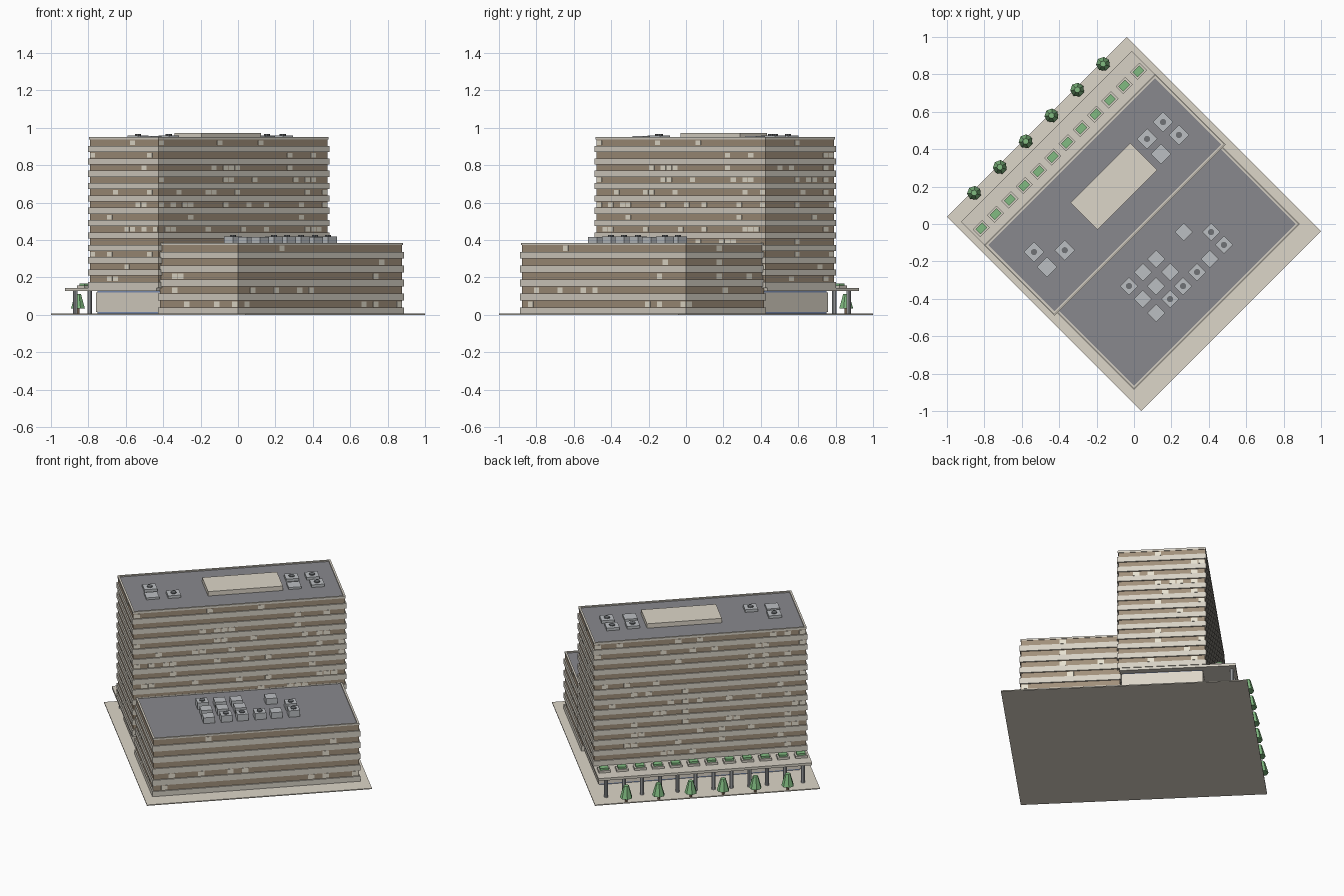
import bpy, bmesh, random
from math import radians
from mathutils import Matrix, Vector

if "Cube" in bpy.data.objects:
    bpy.data.objects.remove(bpy.data.objects["Cube"])

random.seed(4)
ROT = Matrix.Rotation(radians(45), 4, 'Z')   # building axes are turned 45 degrees


def mat(name, r, g, b):
    m = bpy.data.materials.new(name)
    m.diffuse_color = (r, g, b, 1)
    m.use_nodes = True
    m.node_tree.nodes["Principled BSDF"].inputs["Base Color"].default_value = m.diffuse_color
    return m


STONE = mat("stone", .68, .64, .56)
PAVING = mat("paving", .72, .67, .58)
GLASS = mat("brown_glass", .36, .28, .20)
LIT = mat("lit_pane", .80, .75, .63)
ROOF = mat("roof_dark", .25, .25, .27)
METAL = mat("metal", .50, .52, .54)
FAN = mat("fan_dark", .16, .17, .18)
BLUE = mat("blue_glass", .22, .30, .50)
GREEN = mat("foliage", .22, .50, .22)
BARK = mat("bark", .30, .20, .12)


def box(bm, u0, u1, v0, v1, z0, z1):
    m = Matrix.Translation(((u0 + u1) / 2, (v0 + v1) / 2, (z0 + z1) / 2))
    m = m @ Matrix.Diagonal((u1 - u0, v1 - v0, z1 - z0, 1))
    bmesh.ops.create_cube(bm, size=1, matrix=m)


def cone(bm, u, v, z0, z1, r0, r1, n):
    bmesh.ops.create_cone(bm, cap_ends=True, segments=n, radius1=r0, radius2=r1, depth=z1 - z0,
                          matrix=Matrix.Translation((u, v, (z0 + z1) / 2)))


def finish(bm, name, material):
    bm.transform(ROT)
    me = bpy.data.meshes.new(name)
    bm.to_mesh(me)
    bm.free()
    me.materials.append(material)
    ob = bpy.data.objects.new(name, me)
    bpy.context.collection.objects.link(ob)


def slab(name, material, *dims):
    bm = bmesh.new()
    box(bm, *dims)
    finish(bm, name, material)


def block(name, u, v0, v1, z0, floors, pitch, band, top, chance):
    """Storeys of recessed glass between projecting bands, with parapet and roof."""
    e = .0075
    zt = z0 + floors * pitch
    slab(name + "_glass", GLASS, -u, u, v0, v1, z0, zt)
    bands, lit = bmesh.new(), bmesh.new()
    for i in range(floors):
        zb = z0 + i * pitch
        box(bands, -u - e, u + e, v0 - e, v1 + e, zb, zb + band)
        # lit panes scattered on all four sides
        za, zc = zb + band + .004, zb + pitch - .005
        for lo, hi, planes, along_u in ((-u, u, (v0, v1), True), (v0, v1, (-u, u), False)):
            n = int((hi - lo) / .043)
            w = (hi - lo) / n
            for p in planes:
                for k in range(n):
                    if random.random() < chance:
                        a, b = lo + k * w + .003, lo + (k + 1) * w - .003
                        if along_u:
                            box(lit, a, b, p - .002, p + .002, za, zc)
                        else:
                            box(lit, p - .002, p + .002, a, b, za, zc)
    # parapet rim
    t = .012
    for a in (-u - .003, u + .003 - t):
        box(bands, a, a + t, v0, v1, zt, top)
    for a in (v0 - .003, v1 + .003 - t):
        box(bands, -u - .003, u + .003, a, a + t, zt, top)
    finish(bands, name + "_bands", STONE)
    finish(lit, name + "_lit_panes", LIT)
    slab(name + "_roof", ROOF, -u + .005, u - .005, v0 + .005, v1 - .005, zt - .004, top - .007)


# site plate, tower and low wing
slab("site_plate", PAVING, -.679, .679, -.735, .735, 0, .006)
block("tower", .64, -.038, .48, .143, 12, .0661, .033, .95, .17)
block("low_wing", .62, -.62, -.03, .002, 5, .0745, .037, .385, .12)
slab("penthouse", PAVING, -.16, .292, .117, .32, .94, .972)

# recessed lobby under the tower and the canopy around it
slab("lobby_glass", BLUE, -.605, .605, -.02, .459, .006, .128)
slab("lobby_wall", PAVING, -.61, .61, -.02, .464, .014, .12)
slab("canopy", STONE, -.645, .645, -.03, .662, .126, .142)

# columns, planters and shrubs along the canopy
cols, pots, shrubs = bmesh.new(), bmesh.new(), bmesh.new()
for i in range(12):
    u = -.594 + i * .108
    cone(cols, u, .636, .004, .128, .012, .012, 10)
    box(pots, u - .036, u + .036, .532, .588, .14, .156)
    box(shrubs, u - .026, u + .026, .541, .579, .15, .168)
finish(cols, "canopy_columns", METAL)
finish(pots, "planters", STONE)
finish(shrubs, "planter_shrubs", GREEN)

# street trees
trunks, crowns = bmesh.new(), bmesh.new()
for i in range(6):
    u = -.487 + i * .195
    cone(trunks, u, .722, .004, .045, .008, .007, 6)
    cone(crowns, u, .722, .035, .112, .038, .016, 7)
finish(trunks, "tree_trunks", BARK)
finish(crowns, "tree_crowns", GREEN)


# rooftop units as (x, y, has_fan) in plan
def rooftop(name, units, s, z0, z1):
    cases, fans = bmesh.new(), bmesh.new()
    for x, y, fan in units:
        p = ROT.inverted() @ Vector((x, y, 0))
        box(cases, p.x - s, p.x + s, p.y - s, p.y + s, z0, z1 if fan else z1 - .004)
        if fan:
            cone(fans, p.x, p.y, z1 - .002, z1 + .006, .017, .017, 10)
    finish(cases, name + "_cases", METAL)
    finish(fans, name + "_fans", FAN)


rooftop("tower_units", [(.155, .545, 1), (.07, .455, 1), (.24, .476, 1), (.144, .374, 0),
                        (-.535, -.15, 1), (-.37, -.14, 1), (-.465, -.23, 0)], .039, .938, .96)
rooftop("wing_units", [(.267, -.043, 0), (.412, -.043, 1), (.481, -.112, 1), (.118, -.187, 0),
                       (.048, -.257, 0), (.193, -.257, 0), (-.027, -.332, 1), (.118, -.332, 0),
                       (.048, -.401, 0), (.193, -.401, 1), (.262, -.332, 1), (.337, -.257, 1),
                       (.406, -.187, 0), (.118, -.476, 0)], .034, .374, .42)
